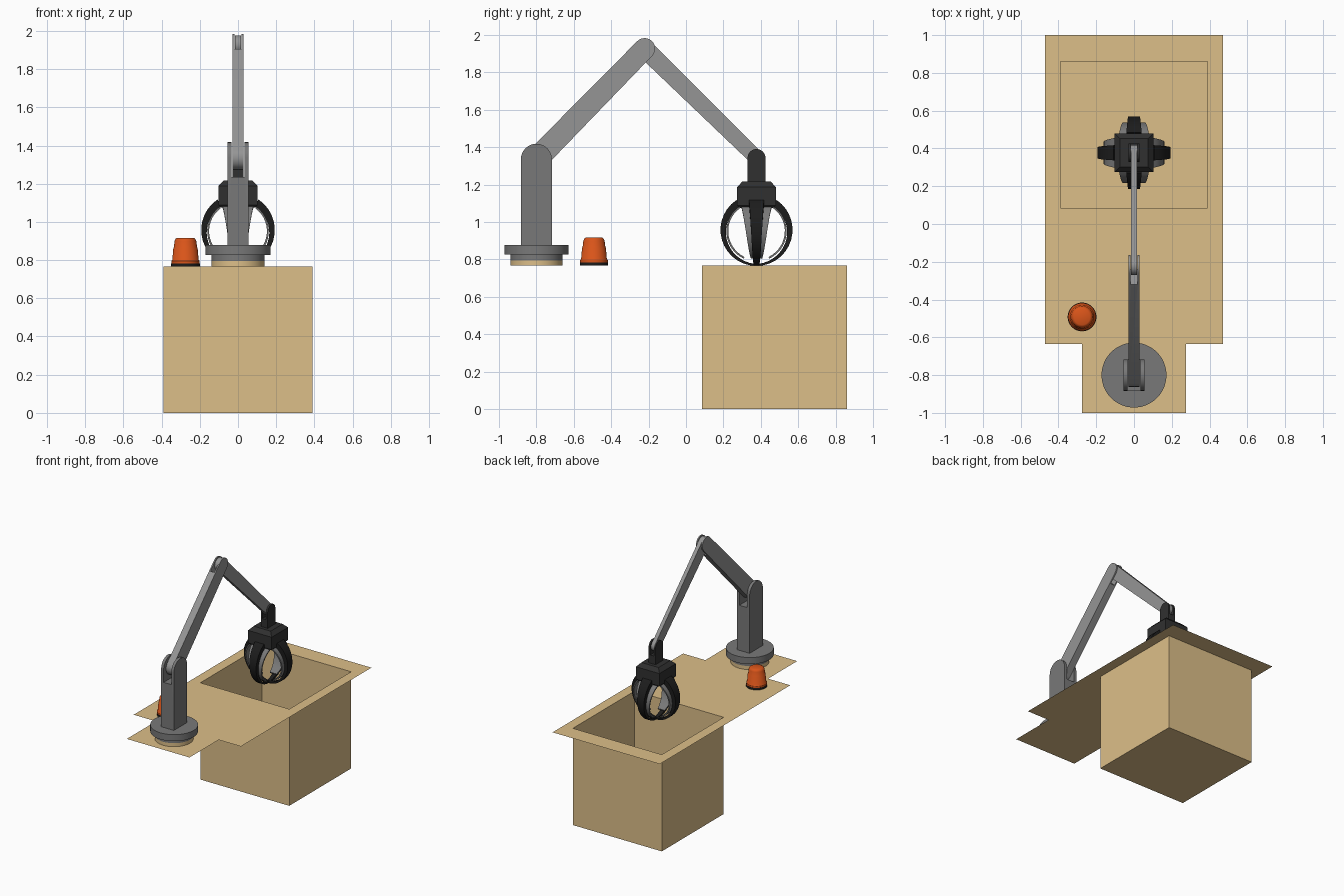
import bpy, bmesh, math
from mathutils import Vector

if "Cube" in bpy.data.objects:
    bpy.data.objects.remove(bpy.data.objects["Cube"])


def material(name, r, g, b):
    m = bpy.data.materials.new(name)
    m.diffuse_color = (r, g, b, 1)
    m.use_nodes = True
    m.node_tree.nodes["Principled BSDF"].inputs["Base Color"].default_value = m.diffuse_color
    return m


TAN = material("tan", 0.72, 0.52, 0.25)
PILLAR = material("mid_grey", 0.19, 0.19, 0.19)
ARM = material("light_grey", 0.30, 0.30, 0.30)
BLACK = material("black", 0.012, 0.012, 0.012)
DARK = material("dark_grey", 0.03, 0.03, 0.03)
ORANGE = material("orange", 0.70, 0.09, 0.01)


def make(name, verts, faces, mat, smooth=False, fix=True):
    me = bpy.data.meshes.new(name)
    me.from_pydata(verts, [], faces)
    if fix:
        bm = bmesh.new()
        bm.from_mesh(me)
        bmesh.ops.recalc_face_normals(bm, faces=bm.faces)
        bm.to_mesh(me)
        bm.free()
    me.materials.append(mat)
    ob = bpy.data.objects.new(name, me)
    bpy.context.collection.objects.link(ob)
    bpy.ops.object.select_all(action='DESELECT')
    ob.select_set(True)
    bpy.context.view_layer.objects.active = ob
    if smooth:
        bpy.ops.object.shade_smooth_by_angle(angle=math.radians(35))
    return ob


def loft(name, rings, mat, smooth=False):
    """Skin a list of equal closed rings and cap both ends."""
    n = len(rings[0])
    verts = [p for ring in rings for p in ring]
    faces = [(k * n + i, k * n + (i + 1) % n, (k + 1) * n + (i + 1) % n, (k + 1) * n + i)
             for k in range(len(rings) - 1) for i in range(n)]
    faces += [tuple(range(n)), tuple(range(len(verts) - n, len(verts)))]
    return make(name, verts, faces, mat, smooth)


def lathe(name, profile, x, y, mat, segs=40):
    off = math.pi / segs
    rings = [[(x + r * math.cos(math.tau * i / segs + off),
               y + r * math.sin(math.tau * i / segs + off), z) for i in range(segs)]
             for r, z in profile]
    return loft(name, rings, mat, segs > 8)


def link(name, p0, r0, p1, r1, half, mat, slot=None, square=False):
    """Bar in the yz plane from p0 to p1, rounded ends, optional fork slot at p1."""
    a, b = Vector(p0), Vector(p1)
    d = (b - a).normalized()
    n = Vector((-d.y, d.x))
    if square:
        pts = [a + n * r0, a - n * r0]
    else:
        pts = [a + n * r0 * math.cos(t) - d * r0 * math.sin(t)
               for t in (math.pi * i / 12 for i in range(13))]
    pts += [b - n * r1 * math.cos(t) + d * r1 * math.sin(t)
            for t in (math.pi * i / 12 for i in range(13))]
    ob = loft(name, [[(s * half, p.x, p.y) for p in pts] for s in (-1, 1)], mat, True)
    if slot:
        w, depth = slot
        s, e, o = b - d * depth, b + d * r1 * 2, n * r1 * 2
        quad = [s - o, s + o, e + o, e - o]
        cut = loft("slot_cutter", [[(k * w, p.x, p.y) for p in quad] for k in (-1, 1)], mat)
        cut.hide_render = True
        mod = ob.modifiers.new("slot", 'BOOLEAN')
        mod.operation, mod.object, mod.solver = 'DIFFERENCE', cut, 'EXACT'
        bpy.context.view_layer.objects.active = ob
        bpy.ops.object.modifier_apply(modifier="slot")
        bpy.data.objects.remove(cut)
    return ob


# Counter sheet with the open bin hanging below it
T, X, Y0, Y1 = 0.767, 0.39, 0.085, 0.86
verts = [(-0.275, -1, T), (0.275, -1, T), (0.275, -0.635, T), (-0.275, -0.635, T),
         (-0.47, -0.635, T), (0.47, -0.635, T), (0.47, 1, T), (-0.47, 1, T)]
verts += [(x, y, z) for z in (T, 0) for x, y in ((-X, Y0), (X, Y0), (X, Y1), (-X, Y1))]
faces = [(0, 1, 2, 3), (4, 3, 2, 5, 9, 8), (5, 6, 10, 9), (6, 7, 11, 10), (7, 4, 8, 11),
         (15, 14, 13, 12)]
faces += [(12 + i, 12 + (i + 1) % 4, 8 + (i + 1) % 4, 8 + i) for i in range(4)]
make("counter_and_bin", verts, faces, TAN, fix=False)

# Turntable base
BY = -0.80
lathe("base_ring", [(0.139, T), (0.139, 0.795)], 0, BY, TAN)
lathe("base_collar", [(0.139, 0.795), (0.139, 0.826)], 0, BY, PILLAR)
lathe("turntable", [(0.172, 0.826), (0.172, 0.878)], 0, BY, PILLAR)

# Pillar and the two arm links
shoulder, elbow, wrist = (BY, 1.335), (-0.221, 1.927), (0.377, 1.342)
link("pillar", (BY, 0.878), 0.083, shoulder, 0.083, 0.056, PILLAR, (0.034, 0.10), True)
link("upper_arm", shoulder, 0.062, elbow, 0.056, 0.028, ARM, (0.018, 0.085))
link("forearm", elbow, 0.05, wrist, 0.04, 0.015, ARM)

# Gripper neck and hub
GY = 0.377
link("gripper_neck", (GY, 1.21), 0.048, wrist, 0.048, 0.03, DARK, (0.017, 0.06), True)
q = math.sqrt(2)
lathe("gripper_hub", [(0.09 * q, 1.075), (0.103 * q, 1.088), (0.103 * q, 1.187),
                      (0.075 * q, 1.217)], 0, GY, DARK, 4)


def claw(name, side, start, end, inner, outer, width, mat, steps=14):
    """Curved tapering strip; inner, outer, width are (start, end) pairs."""
    ca, sa = math.cos(side), math.sin(side)
    rings = []
    for i in range(steps + 1):
        t = i / steps
        ang = math.radians(start + (end - start) * t)
        ri, ro, w = (p[0] + (p[1] - p[0]) * t for p in (inner, outer, width))
        ring = []
        for r, s in ((ri, -w), (ri, w), (ro, w), (ro, -w)):
            u = r * math.cos(ang)
            ring.append((u * ca - s * sa, GY + u * sa + s * ca, 0.957 + r * math.sin(ang)))
        rings.append(ring)
    loft(name, rings, mat, True)


# Four claws: black outer rib over a wider grey inner plate
for k in range(4):
    side = k * math.pi / 2
    claw(f"claw_rib_{k + 1}", side, 56, -88, (0.152, 0.182), (0.193, 0.192),
         (0.04, 0.013), BLACK)
    claw(f"claw_plate_{k + 1}", side, 52, -66, (0.146, 0.158), (0.156, 0.168),
         (0.08, 0.03), PILLAR)

# Warning beacon
LX, LY = -0.275, -0.492
lathe("beacon_foot", [(0.076, T), (0.076, 0.782)], LX, LY, BLACK)
lathe("beacon_lens", [(0.074, 0.782), (0.074, 0.796), (0.069, 0.802), (0.064, 0.862),
                      (0.061, 0.866), (0.057, 0.900), (0.051, 0.912), (0.042, 0.917)],
      LX, LY, ORANGE)
